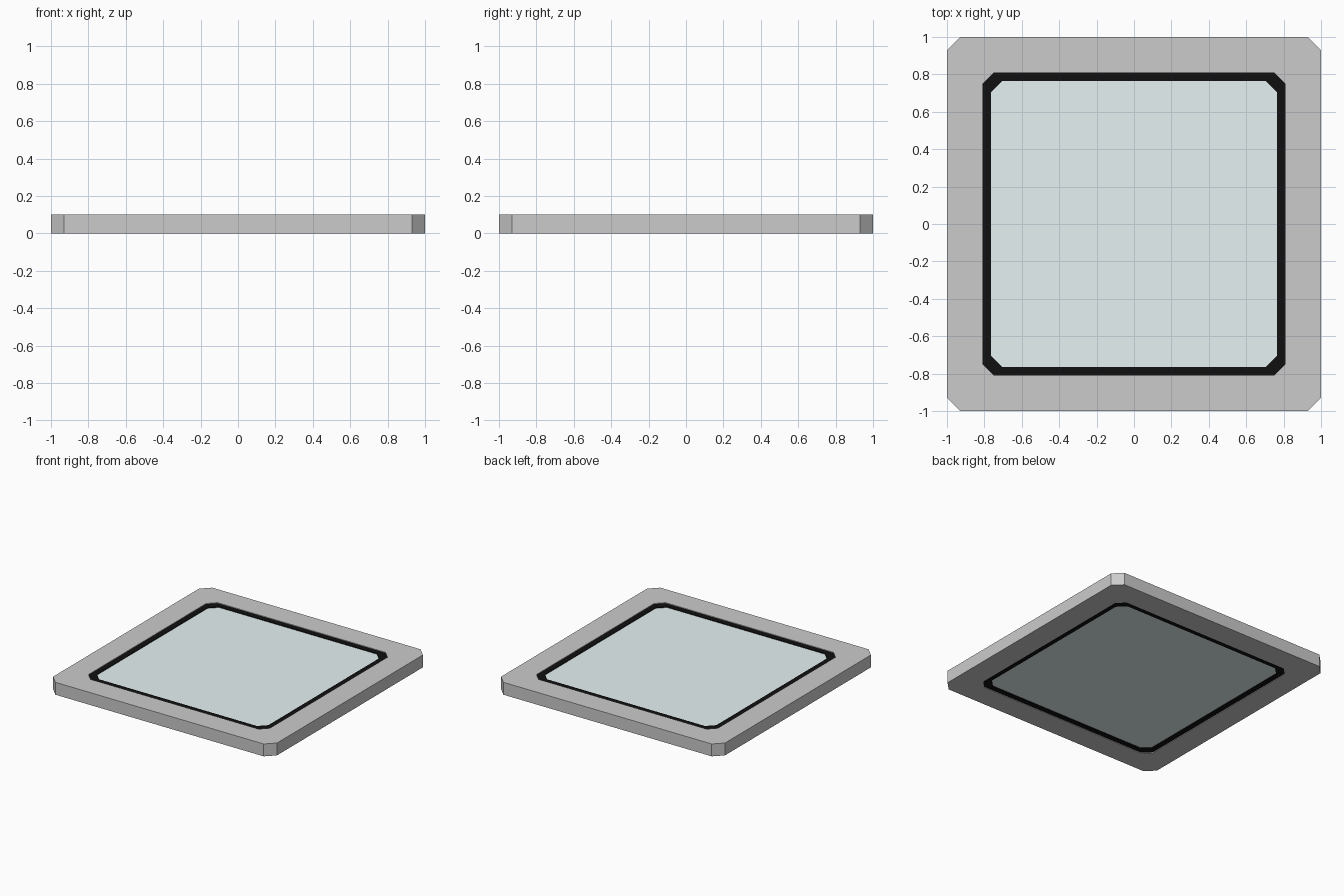
import bpy, bmesh

if "Cube" in bpy.data.objects:
    bpy.data.objects.remove(bpy.data.objects["Cube"])


def octagon(half, cut):
    """Corner points of a square with cut corners, counter-clockwise."""
    k = half - cut
    return [(half, -k), (half, k), (k, half), (-k, half),
            (-half, k), (-half, -k), (-k, -half), (k, -half)]


def make_object(name, bm, color=None):
    bmesh.ops.recalc_face_normals(bm, faces=bm.faces)
    mesh = bpy.data.meshes.new(name)
    bm.to_mesh(mesh)
    bm.free()
    obj = bpy.data.objects.new(name, mesh)
    bpy.context.collection.objects.link(obj)
    if color:
        mat = bpy.data.materials.new(name + "_material")
        mat.diffuse_color = color
        mat.use_nodes = True
        mat.node_tree.nodes["Principled BSDF"].inputs["Base Color"].default_value = mat.diffuse_color
        mesh.materials.append(mat)
    return obj


def ring(name, outer, inner, z0, z1, color=None):
    """Flat-sided ring between two cut-corner outlines."""
    bm = bmesh.new()
    section = [(outer, z0), (outer, z1), (inner, z1), (inner, z0)]
    loops = [[bm.verts.new((x, y, z)) for x, y in octagon(*size)]
             for size, z in section]
    for a, b in zip(loops, loops[1:] + loops[:1]):
        for i in range(8):
            j = (i + 1) % 8
            bm.faces.new((a[i], a[j], b[j], b[i]))
    return make_object(name, bm, color)


def plate(name, size, z0, z1, color):
    """Solid cut-corner slab."""
    bm = bmesh.new()
    base = bm.faces.new([bm.verts.new((x, y, z0)) for x, y in octagon(*size)])
    top = bmesh.ops.extrude_face_region(bm, geom=[base], use_keep_orig=True)
    verts = [g for g in top["geom"] if isinstance(g, bmesh.types.BMVert)]
    bmesh.ops.translate(bm, verts=verts, vec=(0, 0, z1 - z0))
    return make_object(name, bm, color)


# Outer frame
ring("window_frame", (1.0, 0.07), (0.81, 0.06), 0.0, 0.10)
# Black seal between frame and pane
ring("rubber_seal", (0.81, 0.06), (0.765, 0.06), 0.005, 0.095,
     (0.005, 0.005, 0.005, 1))
# Pale glass pane
plate("glass_pane", (0.765, 0.06), 0.01, 0.09, (0.8, 0.89, 0.9, 1))
